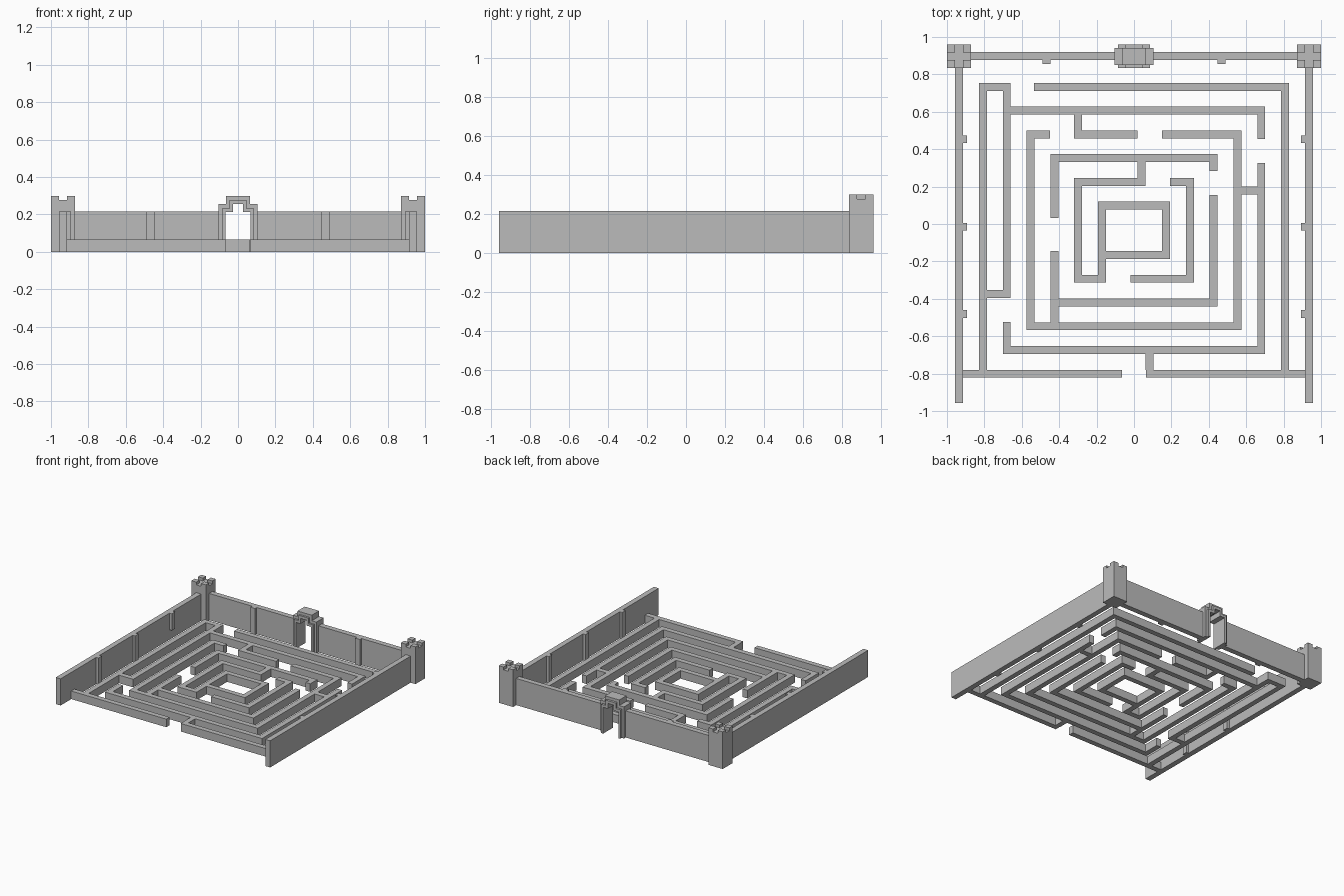
import bpy
import bmesh
from mathutils import Vector

cube = bpy.data.objects.get("Cube")
if cube:
    bpy.data.objects.remove(cube, do_unlink=True)

stone = bpy.data.materials.new("grey stone")
stone.use_nodes = True
stone.diffuse_color = (0.5, 0.5, 0.5, 1)
stone.node_tree.nodes["Principled BSDF"].inputs["Base Color"].default_value = stone.diffuse_color


def finish(name, bm):
    bmesh.ops.recalc_face_normals(bm, faces=bm.faces)
    mesh = bpy.data.meshes.new(name)
    bm.to_mesh(mesh)
    bm.free()
    mesh.materials.append(stone)
    obj = bpy.data.objects.new(name, mesh)
    bpy.context.collection.objects.link(obj)
    return obj


def add_prism(bm, outline, direction):
    """Extrude a closed outline along a direction."""
    face = bm.faces.new([bm.verts.new(p) for p in outline])
    moved = bmesh.ops.extrude_face_region(bm, geom=[face], use_keep_orig=True)["geom"]
    verts = [v for v in moved if isinstance(v, bmesh.types.BMVert)]
    bmesh.ops.translate(bm, verts=verts, vec=direction)


def add_box(bm, x0, x1, y0, y1, z0, z1):
    add_prism(bm, [(x0, y0, z0), (x1, y0, z0), (x1, y1, z0), (x0, y1, z0)], (0, 0, z1 - z0))


def box(name, *bounds):
    bm = bmesh.new()
    add_box(bm, *bounds)
    return finish(name, bm)


# Maze walls: mitred strips that follow centre lines
HALF = 0.021
MAZE_H = 0.065


def maze_wall(name, points):
    pts = [Vector(p) for p in points]
    dirs = [(b - a).normalized() for a, b in zip(pts, pts[1:])]
    normals = [Vector((-d.y, d.x)) for d in dirs]
    left, right = [], []
    for p, n0, n1 in zip(pts, normals[:1] + normals, normals + normals[-1:]):
        offset = (n0 + n1) / (1 + n0.dot(n1)) * HALF
        left.append((*(p + offset), 0))
        right.append((*(p - offset), 0))
    bm = bmesh.new()
    add_prism(bm, left + right[::-1], (0, 0, MAZE_H))
    return finish(name, bm)


# Concentric rings: half width, north line and south line of each, outermost first
X = [0.807 - 0.127 * i for i in range(6)]
N = [x - 0.074 for x in X]
S = [-x + 0.006 for x in X]
a, b, c, d, e, f = range(6)

paths = {
    "front_maze_wall_right": [(-0.914, S[a]), (-0.065, S[a])],
    "front_maze_wall_left": [(0.065, S[a]), (0.914, S[a])],
    "front_link": [(0.083, S[a] + HALF), (0.083, S[b] - HALF)],
    "outer_maze_hook": [(-X[a], S[a] + HALF), (-X[a], N[a]), (-X[b], N[a]),
                        (-X[b], -0.375), (-X[a] + HALF, -0.375)],
    "outer_maze_corner": [(-0.535, N[a]), (X[a], N[a]), (X[a], S[a] + HALF)],
    "second_ring_back": [(-X[b] + HALF, N[b]), (X[b], N[b]), (X[b], 0.455)],
    "second_ring_front": [(X[b], 0.326), (X[b], S[b]), (-X[b], S[b]), (-X[b], -0.525)],
    "second_ring_branch": [(-X[e], N[b] - HALF), (-X[e], N[c]), (0.018, N[c])],
    "third_ring": [(0.15, N[c]), (X[c], N[c]), (X[c], S[c]), (-X[c], S[c]),
                   (-X[c], N[c]), (-0.45, N[c])],
    "third_ring_link": [(X[c] + HALF, 0.179), (X[b] - HALF, 0.179)],
    "fourth_ring_back": [(-X[d], 0.032), (-X[d], N[d]), (X[d], N[d]), (X[d], 0.283)],
    "fourth_ring_front": [(X[d], 0.155), (X[d], S[d]), (-X[d] + HALF, S[d])],
    "fourth_ring_side": [(-X[d], -0.145), (-X[d], S[c] + HALF)],
    "fifth_ring_spiral": [(0.041, N[d] - HALF), (0.041, N[e]), (-X[e], N[e]), (-X[e], S[e]),
                          (-X[f], S[e]), (-X[f], N[f]), (X[f], N[f]), (X[f], S[f]),
                          (-X[f] + HALF, S[f])],
    "fifth_ring_hook": [(0.193, N[e]), (X[e], N[e]), (X[e], S[e]), (-0.02, S[e])],
}
for name, points in paths.items():
    maze_wall(name, points)

# Outer walls, pilasters and corner towers, mirrored left to right
WALL_H = 0.215
INNER, OUTER = 0.914, 0.957


def mirrored_box(bm, side, x0, x1, *rest):
    add_box(bm, *sorted((side * x0, side * x1)), *rest)


for side, label in ((-1, "right"), (1, "left")):
    bm = bmesh.new()
    mirrored_box(bm, side, INNER, OUTER, -0.957, 0.835, 0, WALL_H)
    finish(f"side_wall_{label}", bm)

    bm = bmesh.new()
    mirrored_box(bm, side, 0.105, 0.872, 0.877, 0.92, 0, WALL_H)
    finish(f"back_wall_{label}", bm)

    bm = bmesh.new()
    for y in (-0.482, -0.015, 0.453):
        base = 0.08 if side < 0 and y > 0 else 0
        mirrored_box(bm, side, INNER - 0.021, INNER, y - HALF, y + HALF, base, WALL_H)
    mirrored_box(bm, side, 0.447, 0.489, 0.856, 0.877, 0, WALL_H)
    finish(f"pilasters_{label}", bm)

    # Tower with a battlement block on each corner
    bm = bmesh.new()
    mirrored_box(bm, side, 0.872, 1, 0.835, 0.96, 0, 0.277)
    for x0, x1 in ((0.872, INNER), (OUTER, 1)):
        for y0, y1 in ((0.835, 0.876), (0.918, 0.96)):
            mirrored_box(bm, side, x0, x1, y0, y1, 0.277, 0.3)
    finish(f"corner_tower_{label}", bm)


# Gate: two nested stepped arches
def stepped(half, shoulder, half_top, top):
    side = [(half, 0), (half, shoulder), (half_top, shoulder), (half_top, top)]
    return side + [(-x, z) for x, z in reversed(side)]


def arch(name, outer, inner, y0, y1):
    bm = bmesh.new()
    add_prism(bm, [(x, y0, z) for x, z in outer + inner[::-1]], (0, y1 - y0, 0))
    return finish(name, bm)


opening = stepped(0.068, 0.212, 0.026, 0.255)
middle = stepped(0.086, 0.233, 0.045, 0.277)
outside = stepped(0.105, 0.255, 0.064, 0.3)
arch("gate_inner_arch", middle, opening, 0.835, 0.96)
arch("gate_outer_arch", outside, middle, 0.85, 0.942)
